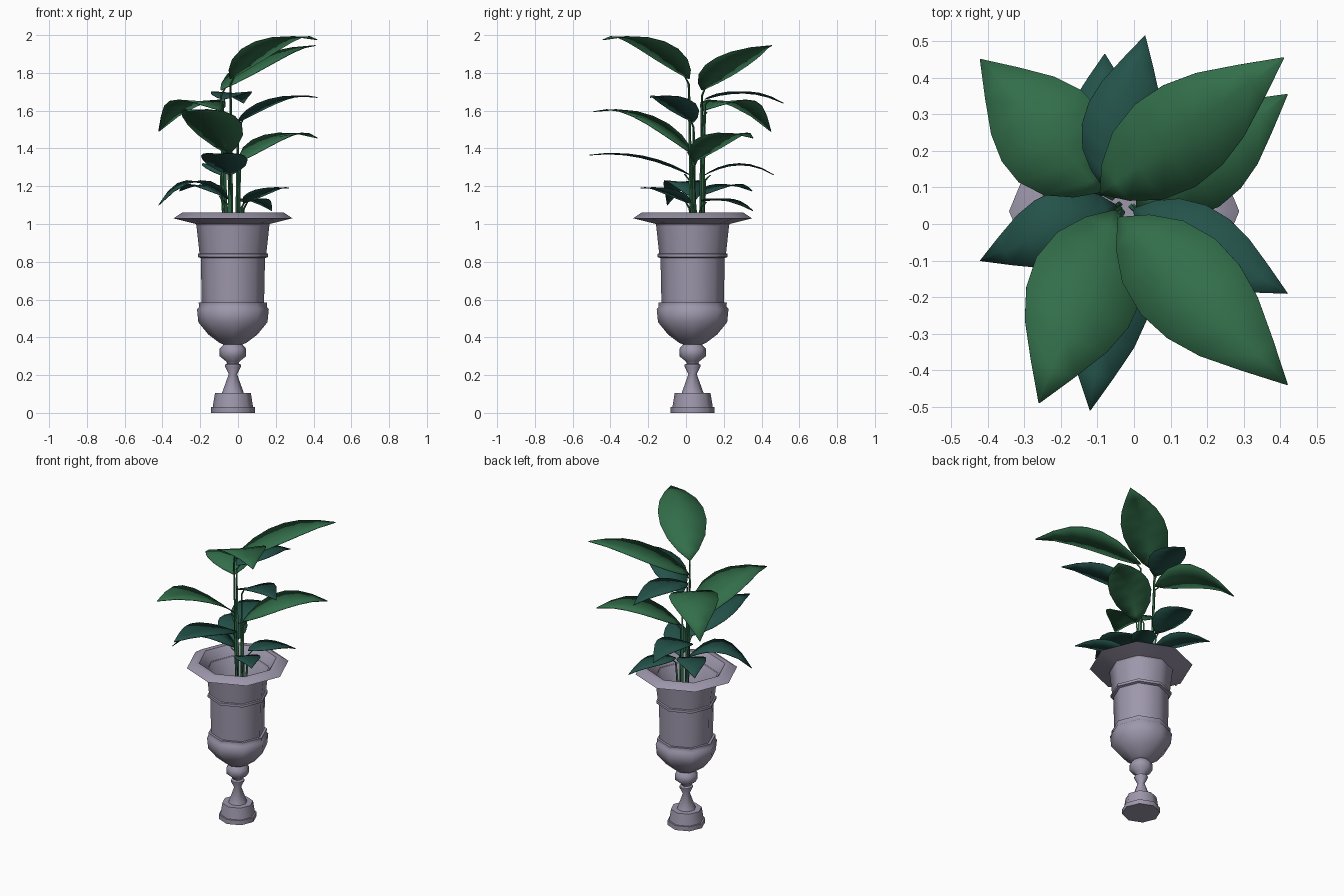
import bpy, bmesh, math
from mathutils import Vector

if "Cube" in bpy.data.objects:
    bpy.data.objects.remove(bpy.data.objects["Cube"])


def material(name, rgb):
    m = bpy.data.materials.new(name)
    m.diffuse_color = (*rgb, 1)
    m.use_nodes = True
    m.node_tree.nodes["Principled BSDF"].inputs["Base Color"].default_value = m.diffuse_color
    return m


STONE = material("grey stone", (0.34, 0.31, 0.41))
GREEN = material("leaf green", (0.032, 0.155, 0.068))
TEAL = material("dark teal green", (0.017, 0.084, 0.068))


def finish(name, bm, mat, angle):
    bmesh.ops.recalc_face_normals(bm, faces=bm.faces[:])
    me = bpy.data.meshes.new(name)
    bm.to_mesh(me)
    bm.free()
    me.materials.append(mat)
    ob = bpy.data.objects.new(name, me)
    bpy.context.collection.objects.link(ob)
    bpy.ops.object.select_all(action='DESELECT')
    ob.select_set(True)
    bpy.context.view_layer.objects.active = ob
    bpy.ops.object.shade_smooth_by_angle(angle=math.radians(angle))
    return ob


def lathe(name, profile, mat, cx, cy, sides=8):
    # revolve (radius, z) pairs; both ends are capped
    bm = bmesh.new()
    rings = [[bm.verts.new((cx + r * math.cos(2 * math.pi * i / sides),
                            cy + r * math.sin(2 * math.pi * i / sides), z))
              for i in range(sides)] for r, z in profile]
    for a, b in zip(rings, rings[1:]):
        for i in range(sides):
            j = (i + 1) % sides
            bm.faces.new((a[i], a[j], b[j], b[i]))
    bm.faces.new(rings[0][::-1])
    bm.faces.new(rings[-1])
    return finish(name, bm, mat, 50)


# urn: plinth, stem with ball, bowl, banded body, flared rim, hollow inside
URN = [(0.117, 0), (0.117, 0.03), (0.107, 0.03), (0.095, 0.105), (0.058, 0.105),
       (0.022, 0.205), (0.042, 0.245), (0.042, 0.255), (0.03, 0.262), (0.035, 0.272),
       (0.07, 0.30), (0.07, 0.34), (0.05, 0.362), (0.07, 0.37), (0.13, 0.415),
       (0.183, 0.48), (0.19, 0.55), (0.18, 0.56), (0.181, 0.585), (0.165, 0.585),
       (0.17, 0.82), (0.186, 0.825), (0.186, 0.842), (0.177, 0.845), (0.194, 1.0),
       (0.315, 1.03), (0.27, 1.06), (0.24, 1.058), (0.195, 1.0), (0.16, 0.84)]
lathe("urn", URN, STONE, -0.027, 0.035)

# share of the half width along the leaf
OUTLINE = [(0, .04), (.08, .45), (.2, .82), (.35, 1), (.5, .97), (.65, .78), (.82, .42), (1, .01)]


def leaf(name, base, tip, mid_z, width, mat):
    base, tip = Vector(base), Vector(tip)
    ctrl = (base + tip) / 2
    ctrl.z = 2 * mid_z - (base.z + tip.z) / 2
    side = Vector((-(tip - base).y, (tip - base).x, 0)).normalized()
    bm = bmesh.new()
    rows = []
    for t, w in OUTLINE:
        p = base * (1 - t) ** 2 + ctrl * 2 * t * (1 - t) + tip * t * t
        rows.append([bm.verts.new(p + side * (s * w * width / 2) - Vector((0, 0, 0.008 * (1 - abs(s)) * w)))
                     for s in (-1, 0, 1)])
    for a, b in zip(rows, rows[1:]):
        for k in (0, 1):
            bm.faces.new((a[k], a[k + 1], b[k + 1], b[k]))
    ob = finish(name, bm, mat, 40)
    mod = ob.modifiers.new("thickness", 'SOLIDIFY')
    mod.thickness = 0.004
    mod.offset = 0


def stem(name, base, tip):
    # thin stalk from inside the urn to just under the blade
    base, tip = Vector(base), Vector(tip)
    foot = base.lerp(Vector((-0.02, 0.06, 0)), 0.35)
    foot.z = 0.86
    out = (tip - base).normalized()
    path = [foot, foot.lerp(base, 0.55), base - Vector((0, 0, 0.03)), base + out * 0.03]
    bm = bmesh.new()
    rings = []
    for k, p in enumerate(path):
        r = 0.009 - 0.0015 * k
        rings.append([bm.verts.new(p + Vector((r * math.cos(a), r * math.sin(a), 0)))
                      for a in (0, math.pi / 2, math.pi, 3 * math.pi / 2)])
    for a, b in zip(rings, rings[1:]):
        for i in range(4):
            j = (i + 1) % 4
            bm.faces.new((a[i], a[j], b[j], b[i]))
    bm.faces.new(rings[0][::-1])
    bm.faces.new(rings[-1])
    finish(name, bm, GREEN, 50)


# base, tip, height at the middle, width, colour
LEAVES = [
    ((-.09, .085, 1.71), (.41, .455, 1.945), 1.88, .28, GREEN),
    ((-.04, .015, 1.77), (.42, -.44, 1.975), 1.965, .29, GREEN),
    ((-.05, .035, 1.37), (-.26, -.49, 1.595), 1.57, .31, GREEN),
    ((-.09, .09, 1.60), (-.42, .45, 1.49), 1.65, .30, GREEN),
    ((.01, .04, 1.33), (.42, .355, 1.455), 1.47, .26, GREEN),
    ((-.08, .10, 1.66), (.03, .515, 1.64), 1.70, .21, TEAL),
    ((-.09, .10, 1.26), (-.08, .465, 1.26), 1.32, .21, TEAL),
    ((-.04, .02, 1.26), (-.12, -.51, 1.365), 1.36, .24, TEAL),
    ((0, .04, 1.54), (.42, -.19, 1.67), 1.66, .21, TEAL),
    ((-.05, .05, 1.13), (-.42, -.10, 1.10), 1.23, .20, TEAL),
    ((-.08, .08, 1.15), (-.31, .35, 1.175), 1.21, .18, TEAL),
    ((.03, .02, 1.11), (.27, -.24, 1.19), 1.18, .16, TEAL),
    ((.02, .08, 1.12), (.18, .355, 1.07), 1.13, .15, TEAL),
]
for n, (base, tip, mid_z, width, mat) in enumerate(LEAVES, 1):
    leaf(f"leaf_{n}", base, tip, mid_z, width, mat)
    stem(f"stem_{n}", base, tip)
